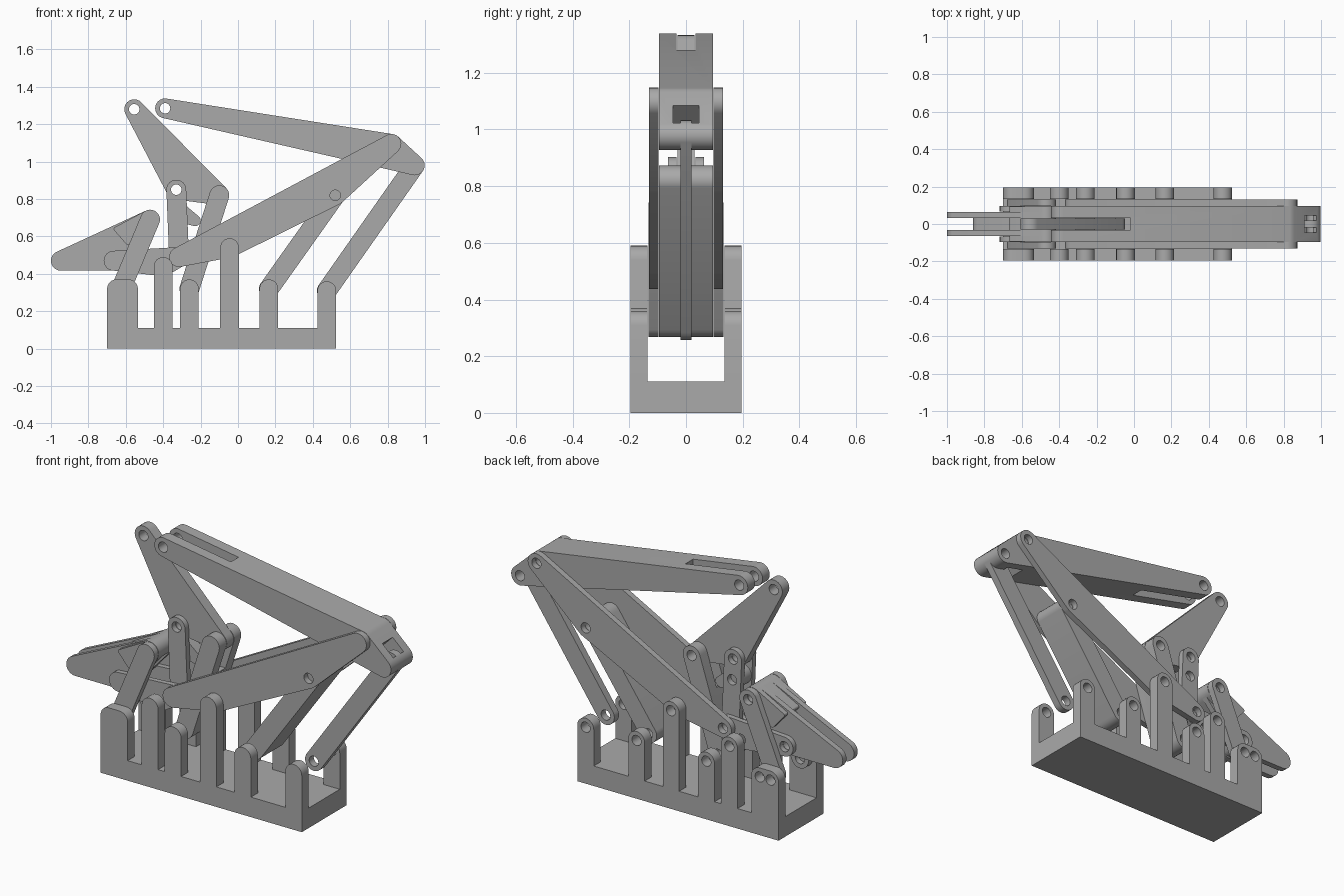
import bpy, bmesh, math
from mathutils import Vector, Matrix
from mathutils.geometry import convex_hull_2d

if "Cube" in bpy.data.objects:
    bpy.data.objects.remove(bpy.data.objects["Cube"])

grey = bpy.data.materials.new("plain grey")
grey.use_nodes = True
grey.diffuse_color = (0.4, 0.4, 0.4, 1)
grey.node_tree.nodes["Principled BSDF"].inputs["Base Color"].default_value = grey.diffuse_color

SEGMENTS = 24
HOLE = 0.028
SKIN = 0.004


def add_plate(bm, circles, y0, y1):
    """Plate around a set of (x, z, radius) circles, from y0 to y1."""
    pts = []
    for x, z, r in circles:
        n = SEGMENTS if r else 1
        for i in range(n):
            a = math.tau * i / n
            pts.append(Vector((x + r * math.cos(a), z + r * math.sin(a))))
    ring = [pts[i] for i in convex_hull_2d(pts)]
    front = [bm.verts.new((p.x, y0, p.y)) for p in ring]
    back = [bm.verts.new((p.x, y1, p.y)) for p in ring]
    bm.faces.new(front)
    bm.faces.new(back[::-1])
    for i in range(len(ring)):
        j = (i + 1) % len(ring)
        bm.faces.new((front[j], front[i], back[i], back[j]))


def add_box(bm, centre, size, tilt=0):
    m = Matrix.Translation(centre) @ Matrix.Rotation(tilt, 4, "Y") @ Matrix.Diagonal((*size, 1))
    bmesh.ops.create_cube(bm, size=1, matrix=m)


def to_object(bm, name):
    bmesh.ops.recalc_face_normals(bm, faces=bm.faces)
    mesh = bpy.data.meshes.new(name)
    bm.to_mesh(mesh)
    bm.free()
    obj = bpy.data.objects.new(name, mesh)
    bpy.context.collection.objects.link(obj)
    return obj


def cut(obj, bm):
    """Subtract the cutter mesh and bake the result."""
    cutter = to_object(bm, "cutter")
    cutter.hide_render = True
    mod = obj.modifiers.new("cut", "BOOLEAN")
    mod.operation, mod.solver, mod.object = "DIFFERENCE", "EXACT", cutter
    graph = bpy.context.evaluated_depsgraph_get()
    baked = bpy.data.meshes.new_from_object(obj.evaluated_get(graph))
    obj.modifiers.clear()
    obj.data = baked
    bpy.data.objects.remove(cutter)


def part(name, circles, layers, open_holes=(), blind_holes=(), slots=()):
    """Linkage part: hull plates on y layers, with pivot holes and slots."""
    bm = bmesh.new()
    for y0, y1 in layers:
        add_plate(bm, circles, y0, y1)
    obj = to_object(bm, name)
    low = min(y for y, _ in layers)
    high = max(y for _, y in layers)
    for slot in slots:
        bm = bmesh.new()
        add_box(bm, *slot)
        cut(obj, bm)
    bm = bmesh.new()
    for holes, start in ((open_holes, low - 0.05), (blind_holes, low + SKIN)):
        for x, z in holes:
            add_plate(bm, [(x, z, HOLE)], start, high + 0.05)
    if bm.verts:
        cut(obj, bm)
    else:
        bm.free()
    obj.data.materials.clear()
    obj.data.materials.append(grey)
    bpy.ops.object.select_all(action="DESELECT")
    obj.select_set(True)
    bpy.context.view_layer.objects.active = obj
    bpy.ops.object.shade_smooth_by_angle(angle=math.radians(30))
    return obj


def pair(inner, outer):
    return [(-outer, -inner), (inner, outer)]


def solid(half):
    return [(-half, half)]


def ends(*points, r=0.053):
    return [(x, z, r) for x, z in points]


# Shared pivots
clamp_low, clamp_top = (-0.625, 0.32), (-0.47, 0.69)
crank_post, crank_end, jaw_pivot = (-0.40, 0.44), (-0.315, 0.49), (-0.665, 0.47)
rocker_low, rocker_top = (-0.26, 0.32), (-0.10, 0.82)
arm_post, arm_mid, arm_top = (-0.045, 0.54), (0.52, 0.82), (0.82, 1.095)
drive_low, tail_low, tail_top = (0.165, 0.32), (0.475, 0.31), (0.945, 0.98)
riser_top, riser_mid = (-0.33, 0.85), (-0.325, 0.735)
tri_top, boom_tip = (-0.555, 1.28), (-0.39, 1.285)

# Base floor and paired posts
LEFT, RIGHT, FLOOR = -0.70, 0.525, 0.11
part("base_floor", [(x, z, 0) for x in (LEFT, RIGHT) for z in (0, FLOOR)], solid(0.195))
posts = [[(-0.65, 0.32), (-0.585, 0.32)], [crank_post], [rocker_low],
         [arm_post], [drive_low], [tail_low]]
for i, tops in enumerate(posts):
    r = 0.05
    xs = (tops[0][0] - r, tops[-1][0] + r)
    part(f"base_post_{i + 1}", ends(*tops, r=r) + [(x, FLOOR, 0) for x in xs],
         pair(0.135, 0.195), blind_holes=tops)

# Upper boom with a forked tip and a pocket at the elbow
part("boom", ends(boom_tip, arm_top, tail_top), solid(0.095),
     open_holes=[boom_tip], blind_holes=[arm_top, tail_top],
     slots=[((-0.27, 0, 1.25), (0.5, 0.066, 0.6)),
            ((0.89, 0, 1.0), (0.09, 0.09, 0.5), math.radians(45))])

# Long side arms
part("side_arms", ends(crank_end, arm_post, arm_mid, arm_top), pair(0.097, 0.13),
     open_holes=[arm_mid], blind_holes=[crank_end, arm_post, arm_top])

# Driving and tail links
part("drive_link", ends(drive_low, arm_mid), solid(0.095), blind_holes=[drive_low, arm_mid])
part("tail_link", ends(tail_low, tail_top), solid(0.02), open_holes=[tail_low, tail_top])

# Triangular plate, its rocker and riser
part("triangle_plate", ends(tri_top, rocker_top, riser_top), solid(0.03),
     open_holes=[tri_top, rocker_top, riser_top])
part("rocker", ends(rocker_low, rocker_top), solid(0.095),
     blind_holes=[rocker_low, rocker_top],
     slots=[((-0.10, 0, 0.82), (0.4, 0.066, 0.34))])
part("riser", ends(riser_top, crank_end), pair(0.033, 0.064),
     open_holes=[riser_top, crank_end], blind_holes=[riser_mid])
part("riser_spacer", ends(riser_mid) + [(-0.23, 0.685, 0.03)], solid(0.03))

# Bell crank on the base
part("bell_crank", ends(jaw_pivot, crank_post, crank_end), pair(0.067, 0.095),
     blind_holes=[jaw_pivot, crank_post, crank_end])

# Jaw: two cheeks, a recessed web and a wide lug
jaw_tip = (-0.947, 0.47)
part("jaw_cheeks", ends(jaw_tip, jaw_pivot, clamp_top), pair(0.033, 0.065),
     blind_holes=[jaw_pivot, clamp_top])
part("jaw_web", [(-0.82, 0.47, 0.04), (*jaw_pivot, 0.045), (-0.51, 0.65, 0.03)],
     solid(0.034), blind_holes=[jaw_pivot])
part("jaw_lug", ends(clamp_top) + [(-0.655, 0.64, 0.01), (-0.59, 0.565, 0.01)],
     solid(0.094), blind_holes=[clamp_top])

# Clamp links
part("clamp_links", ends(clamp_low, clamp_top), pair(0.097, 0.132),
     blind_holes=[clamp_low, clamp_top])
